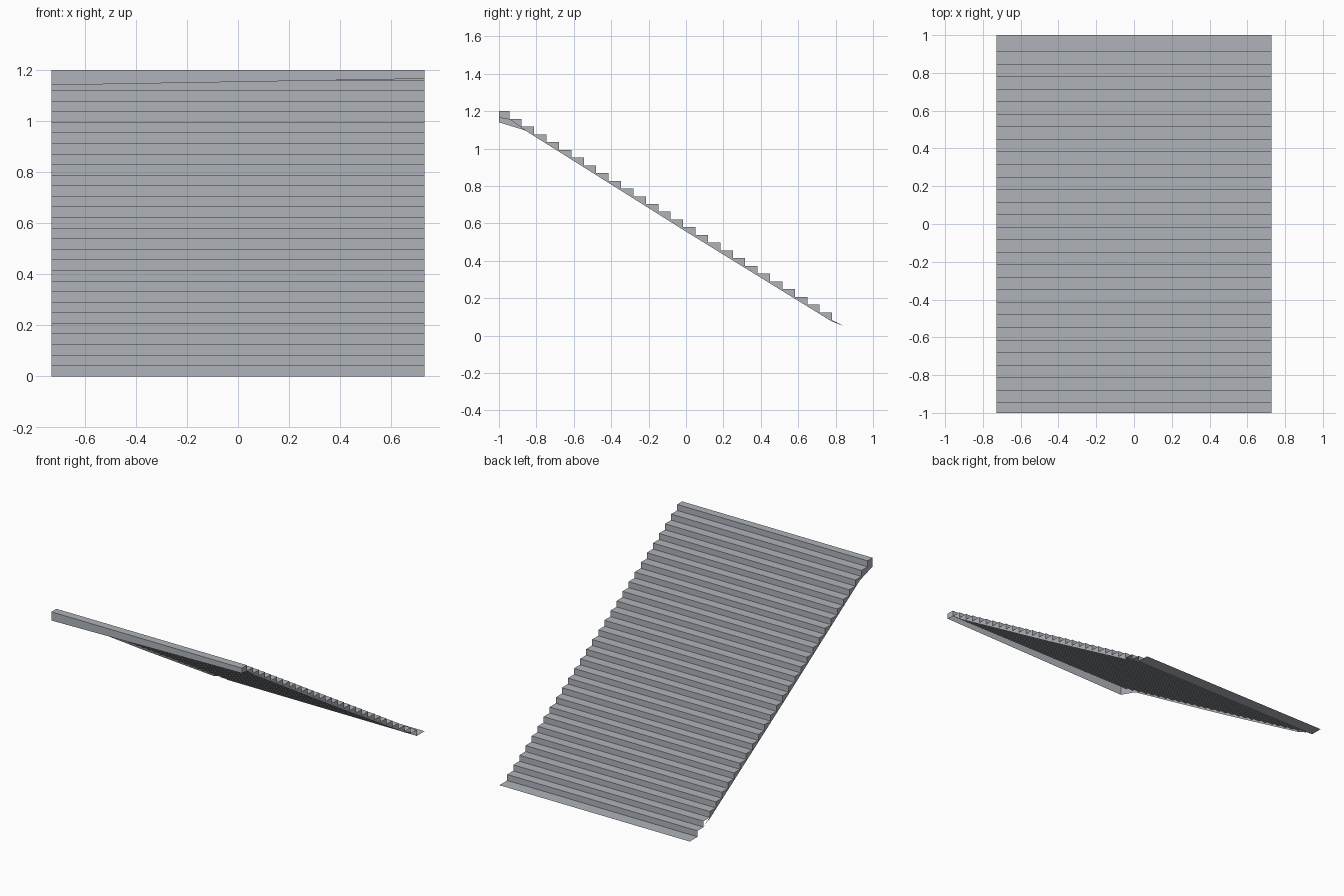
import bpy, bmesh

if "Cube" in bpy.data.objects:
    bpy.data.objects.remove(bpy.data.objects["Cube"])

HALF_W = 0.729
STEPS = 29
RISE = 1.2 / STEPS
FIRST = 0.914            # y of the lowest riser
RUN = (FIRST + 0.945) / (STEPS - 1)

grey = bpy.data.materials.new("stone grey")
grey.diffuse_color = (0.43, 0.455, 0.49, 1)
grey.use_nodes = True
grey.node_tree.nodes["Principled BSDF"].inputs["Base Color"].default_value = grey.diffuse_color


def add_object(name, bm):
    mesh = bpy.data.meshes.new(name)
    bm.to_mesh(mesh)
    bm.free()
    mesh.materials.append(grey)
    obj = bpy.data.objects.new(name, mesh)
    bpy.context.collection.objects.link(obj)
    return obj


def span_sheet(name, left, right):
    """Open sheet between a left and a right (y, z) outline."""
    bm = bmesh.new()
    a = [bm.verts.new((-HALF_W, y, z)) for y, z in left]
    b = [bm.verts.new((HALF_W, y, z)) for y, z in right]
    for i in range(len(a) - 1):
        bm.faces.new((a[i], b[i], b[i + 1], a[i + 1]))
    return add_object(name, bm)


def side_plate(name, x, outline):
    """Flat side closing the gap between the steps and the lower slope."""
    bm = bmesh.new()
    face = bm.faces.new([bm.verts.new((x, y, z)) for y, z in outline])
    face.normal_update()
    if face.normal.x * x < 0:
        face.normal_flip()
    return add_object(name, bm)


# Stepped outline from the top tread down to the ground strip
steps = [(-1.0, 1.2)]
for k in range(STEPS - 1, -1, -1):
    y = FIRST - k * RUN
    steps += [(y, (k + 1) * RISE), (y, k * RISE)]
steps.append((1.0, 0.0))

# Treads and risers with the short front lip; the underside stays open
span_sheet("stair_flight", [(-1.0, 1.14)] + steps, [(-1.0, 1.165)] + steps)

# Side plates stop at the second riser, leaving the lowest step open
upper = steps[:-4]
upper[-1] = (upper[-1][0], 0.05)
slope = [(0.78, 0.075), (0.0, 0.556), (-0.86, 1.097)]
side_plate("left_side", -HALF_W, upper + slope + [(-1.0, 1.14)])
side_plate("right_side", HALF_W, upper + slope + [(-0.94, 1.155), (-1.0, 1.165)])
